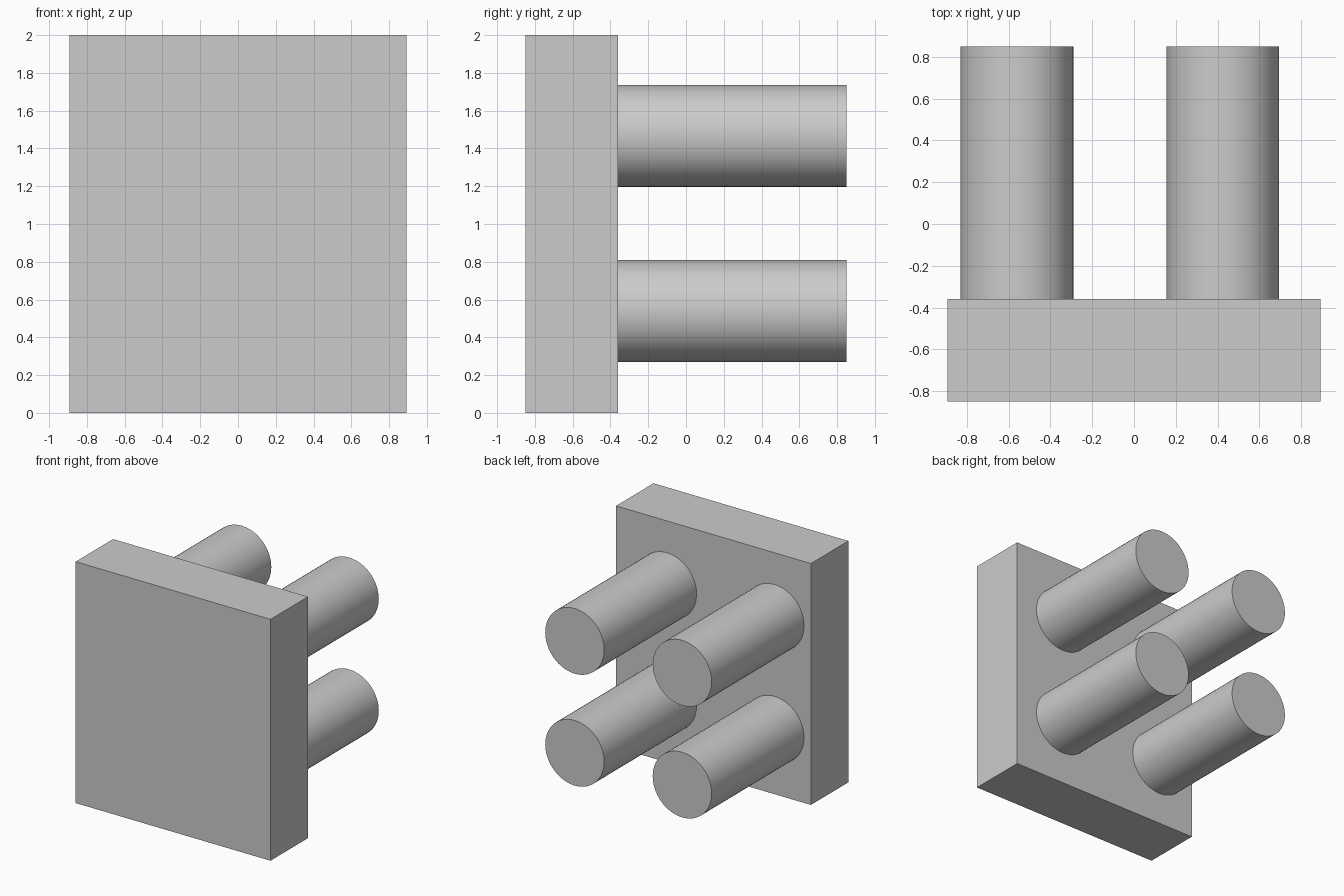
import bpy
from math import pi

if "Cube" in bpy.data.objects:
    bpy.data.objects.remove(bpy.data.objects["Cube"], do_unlink=True)

# Single plain grey
GREY = (0.6, 0.6, 0.6, 1.0)
grey = bpy.data.materials.new("plain_grey")
grey.use_nodes = True
grey.diffuse_color = GREY
grey.node_tree.nodes["Principled BSDF"].inputs["Base Color"].default_value = GREY

HALF_WIDTH, HEIGHT = 0.893, 2.0
FRONT, JOIN, BACK = -0.85, -0.36, 0.85
PEG_RADIUS = 0.27


def finish(name):
    obj = bpy.context.object
    obj.name = name
    obj.data.materials.append(grey)
    return obj


# Upright slab
bpy.ops.mesh.primitive_cube_add(size=1, location=(0, (FRONT + JOIN) / 2, HEIGHT / 2))
slab = finish("slab")
slab.scale = (2 * HALF_WIDTH, JOIN - FRONT, HEIGHT)
bpy.ops.object.transform_apply(location=False, rotation=False, scale=True)

# Four round pegs on the back of the slab
for side, x in (("right", -0.56), ("left", 0.425)):
    for level, z in (("lower", 0.54), ("upper", 1.467)):
        bpy.ops.mesh.primitive_cylinder_add(
            vertices=64, radius=PEG_RADIUS, depth=BACK - JOIN,
            location=(x, (JOIN + BACK) / 2, z), rotation=(pi / 2, 0, 0))
        finish(f"{level}_{side}_peg")
        bpy.ops.object.shade_smooth_by_angle(angle=pi / 6)
